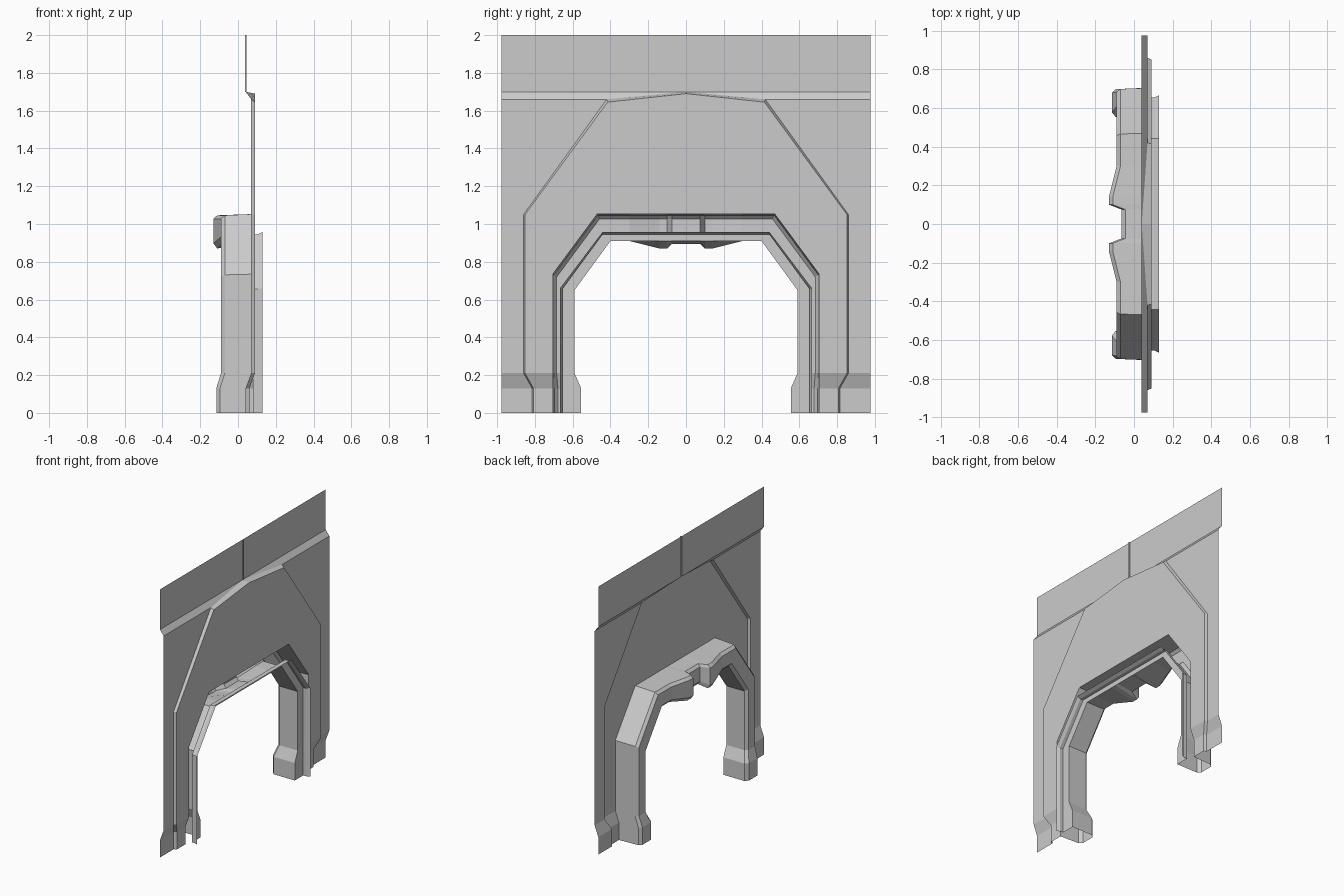
import bpy
import bmesh

if "Cube" in bpy.data.objects:
    bpy.data.objects.remove(bpy.data.objects["Cube"], do_unlink=True)

grey = bpy.data.materials.new("light grey")
grey.use_nodes = True
grey.diffuse_color = (0.6, 0.6, 0.6, 1)
grey.node_tree.nodes["Principled BSDF"].inputs["Base Color"].default_value = (0.6, 0.6, 0.6, 1)


def loft(name, rows):
    """Bridge equal-length rows of points into a half sheet, mirrored across y."""
    bm = bmesh.new()
    grid = [[bm.verts.new(p) for p in row] for row in rows]
    for a, b in zip(grid, grid[1:]):
        for i in range(len(a) - 1):
            bm.faces.new((a[i], a[i + 1], b[i + 1], b[i]))
    bmesh.ops.recalc_face_normals(bm, faces=bm.faces)
    mesh = bpy.data.meshes.new(name)
    bm.to_mesh(mesh)
    bm.free()
    mesh.materials.append(grey)
    obj = bpy.data.objects.new(name, mesh)
    bpy.context.collection.objects.link(obj)
    mirror = obj.modifiers.new("mirror", 'MIRROR')
    mirror.use_axis = (False, True, False)
    mirror.merge_threshold = 0.0005
    return obj


def mix(a, b, t):
    return a + (b - a) * t


EDGE = 0.977
FOOT, ANKLE = 0.13, 0.21

# Wall: outer sheet, bevelled step and raised panel around the opening.
# Each row: outer x, panel x, edge z, step line, panel line, opening line
wall_rows = [
    (0.04, 0.06, 0, (0.815, 0), (0.807, 0), (0.705, 0)),
    (0.04, 0.06, FOOT, (0.815, FOOT), (0.807, FOOT), (0.705, FOOT)),
    (0.07, 0.09, ANKLE, (0.86, ANKLE), (0.852, ANKLE), (0.705, ANKLE)),
    (0.07, 0.09, 1.05, (0.86, 1.05), (0.852, 1.05), (0.705, 0.735)),
    (0.07, 0.09, 1.66, (0.42, 1.66), (0.415, 1.645), (0.47, 1.053)),
    (0.04, 0.09, 1.70, (0, 1.70), (0, 1.69), (0, 1.053)),
]
loft("wall", [[(xo, EDGE, ze), (xo, *step), (xp, *panel), (xp, *hole)]
              for xo, xp, ze, step, panel, hole in wall_rows])

# Upper wall band and its centre seam
loft("upper_wall", [[(0.04, EDGE, z), (0.04, 0, z)] for z in (1.70, 2.0)])
loft("centre_seam", [[(x, y, z) for x, y in ((0.038, 0.007), (0.046, 0.007), (0.046, 0))]
                     for z in (1.70, 2.0)])

# Arch casing stations: panel x, back x, outer, inner, underside z at the back
stations = [
    (0.06, -0.115, (0.705, 0), (0.555, 0), 0),
    (0.06, -0.115, (0.705, FOOT), (0.555, FOOT), FOOT),
    (0.09, -0.09, (0.705, ANKLE), (0.59, ANKLE), ANKLE),
    (0.09, -0.09, (0.705, 0.735), (0.59, 0.65), 0.65),
    (0.09, -0.09, (0.47, 1.053), (0.4, 0.91), 0.91),
    (0.09, -0.09, (0.3, 1.053), (0.3, 0.91), 0.91),
    (0.09, -0.13, (0.14, 1.053), (0.14, 0.91), 0.87),
    (0.09, -0.13, (0.1, 1.053), (0.1, 0.91), 0.87),
    (0.09, -0.065, (0.075, 1.053), (0.075, 0.91), 0.895),
    (0.09, -0.065, (0, 1.053), (0, 0.91), 0.895),
]
casing = []
for xf, xb, (yo, zo), (yi, zi), zb in stations:
    def at(t, base=zi):
        return mix(yo, yi, t), mix(zo, base, t)
    casing.append([
        (xf, yo, zo), (xb + 0.02, *at(0.05)), (xb, *at(0.18)),
        (xb, *at(0.85, zb)), (xb + 0.02, yi, zb), (0.08, yi, zi)])
loft("arch_casing", casing)

# Front face of the casing and the flared trim lip standing out from it
trim = []
for _, _, _, (yi, zi), _ in stations:
    if zi <= ANKLE:
        ly, lz, oy, oz = 0.655, zi, 0.667, zi
    elif zi < 0.7:
        ly, lz, oy, oz = 0.655, 0.655, 0.667, 0.66
    else:
        ly = oy = 0.442 if yi > 0.35 else yi
        lz, oz = 0.945, 0.958
    trim.append([(0.08, yi, zi), (0.08, ly, lz), (0.105, ly, lz), (0.13, oy, oz)])
loft("trim_lip", trim)
